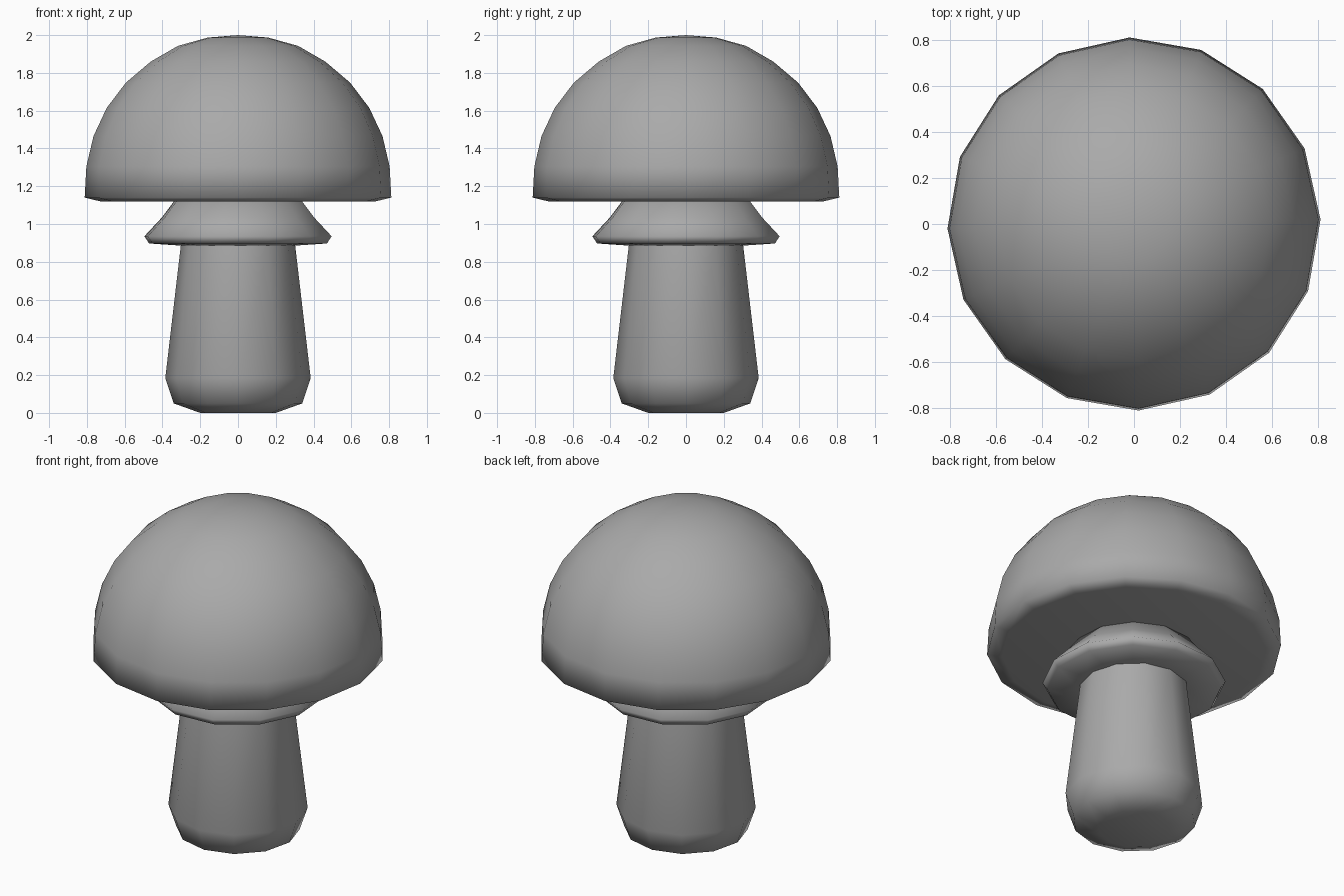
import bpy
import bmesh
from math import cos, sin, radians, tau

if "Cube" in bpy.data.objects:
    bpy.data.objects.remove(bpy.data.objects["Cube"], do_unlink=True)

# One plain grey for the whole mushroom
grey = bpy.data.materials.new("plain_grey")
grey.use_nodes = True
colour = (0.4, 0.4, 0.4, 1)
grey.diffuse_color = colour
grey.node_tree.nodes["Principled BSDF"].inputs["Base Color"].default_value = colour


def lathe(name, profile, sides, turn):
    """Revolve (radius, height) points, listed bottom to top, and close both ends."""
    bm = bmesh.new()
    rings = []
    for r, z in profile:
        if r == 0:
            rings.append([bm.verts.new((0, 0, z))])
            continue
        angles = [radians(turn) + tau * i / sides for i in range(sides)]
        rings.append([bm.verts.new((r * cos(a), r * sin(a), z)) for a in angles])
    for low, high in zip(rings, rings[1:]):
        for i in range(sides):
            j = (i + 1) % sides
            if len(high) == 1:
                bm.faces.new((low[i], low[j], high[0]))
            else:
                bm.faces.new((low[i], low[j], high[j], high[i]))
    for ring in (rings[0], rings[-1]):
        if len(ring) > 1:
            bm.faces.new(ring)
    bmesh.ops.recalc_face_normals(bm, faces=bm.faces)
    for face in bm.faces:
        face.smooth = True
    mesh = bpy.data.meshes.new(name)
    bm.to_mesh(mesh)
    bm.free()
    mesh.materials.append(grey)
    obj = bpy.data.objects.new(name, mesh)
    bpy.context.collection.objects.link(obj)
    return obj


# Stem with a rounded foot, running up into the cap
lathe("stem", [(0.2, 0), (0.34, 0.05), (0.385, 0.185), (0.303, 0.885), (0.29, 1.15)], 12, 1.5)

# Flared skirt around the stem
lathe("skirt", [(0.3, 0.885), (0.48, 0.897), (0.505, 0.935), (0.41, 1.035), (0.33, 1.14)], 12, 19)

# Domed cap with a flat underside
lathe("cap", [(0.73, 1.12), (0.812, 1.14), (0.803, 1.305), (0.765, 1.466), (0.695, 1.615),
              (0.594, 1.748), (0.462, 1.86), (0.318, 1.943), (0.16, 1.987), (0, 2.0)], 16, 1.4)
